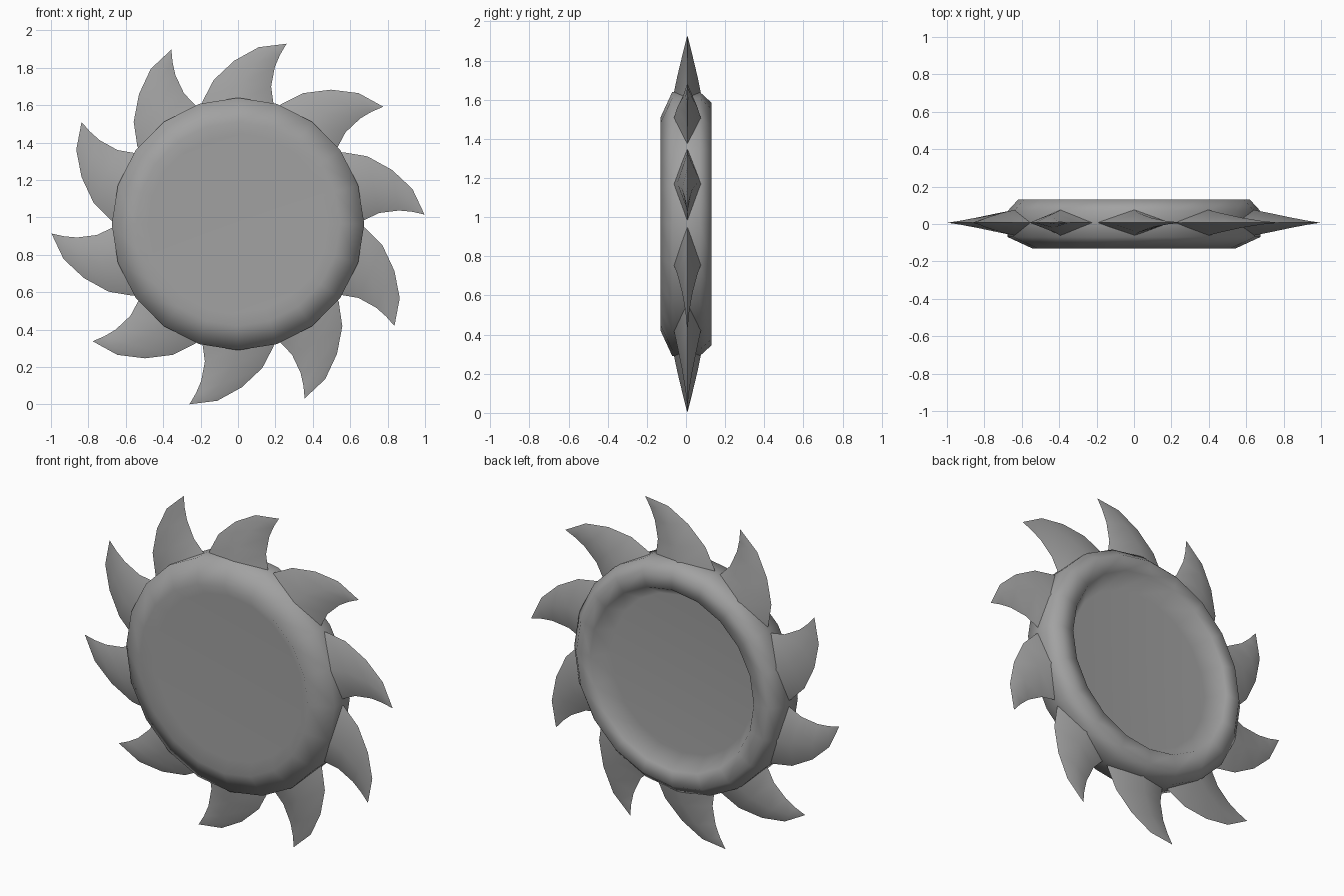
import bpy, bmesh
from math import sin, cos, pi, radians

if "Cube" in bpy.data.objects:
    bpy.data.objects.remove(bpy.data.objects["Cube"])

CZ = 0.965      # height of the wheel axis
SIDES = 20
BLADES = 10

# Dark grey metal
metal = bpy.data.materials.new("dark_metal")
metal.diffuse_color = (0.36, 0.36, 0.36, 1)
metal.use_nodes = True
metal.node_tree.nodes["Principled BSDF"].inputs["Base Color"].default_value = metal.diffuse_color


def make_object(name, bm, angle):
    bmesh.ops.recalc_face_normals(bm, faces=bm.faces)
    mesh = bpy.data.meshes.new(name)
    bm.to_mesh(mesh)
    bm.free()
    mesh.materials.append(metal)
    ob = bpy.data.objects.new(name, mesh)
    bpy.context.collection.objects.link(ob)
    ob.location.z = CZ
    bpy.ops.object.select_all(action='DESELECT')
    ob.select_set(True)
    bpy.context.view_layer.objects.active = ob
    bpy.ops.object.shade_smooth_by_angle(angle=radians(angle))
    # Large faces keep their flat look
    wn = ob.modifiers.new("weighted_normals", 'WEIGHTED_NORMAL')
    wn.keep_sharp = True
    return ob


# Hub: lathed (radius, y) profile, shallow dish in front, deeper dish behind
profile = [(0.48, -0.085), (0.545, -0.13), (0.675, -0.07), (0.675, 0.07),
           (0.62, 0.13), (0.53, 0.13), (0.46, 0.03)]
bm = bmesh.new()
rings = [[bm.verts.new((r * sin(2 * pi * i / SIDES), y, r * cos(2 * pi * i / SIDES)))
          for i in range(SIDES)] for r, y in profile]
for a, b in zip(rings, rings[1:]):
    for i in range(SIDES):
        j = (i + 1) % SIDES
        bm.faces.new((a[i], a[j], b[j], b[i]))
bm.faces.new(rings[0])
bm.faces.new(rings[-1])
make_object("hub_ring", bm, 75)

# Blade stations: convex edge (x, z), concave edge (x, z), half thickness
stations = [((-0.20, 0.60), (0.20, 0.60), 0.082),
            ((-0.19, 0.655), (0.188, 0.655), 0.072),
            ((-0.13, 0.77), (0.177, 0.735), 0.052),
            ((-0.02, 0.873), (0.197, 0.84), 0.027),
            ((0.11, 0.945), (0.225, 0.905), 0.010)]
TIP = (0.26, 0.964)
BLADE_Y = 0.007


def make_blade(name, angle):
    c, s = cos(angle), sin(angle)
    bm = bmesh.new()

    def vert(x, y, z):
        return bm.verts.new((x * c + z * s, y + BLADE_Y, z * c - x * s))

    loops = []
    for (lx, lz), (rx, rz), t in stations:
        mx, mz = (lx + rx) / 2, (lz + rz) / 2
        loops.append([vert(lx, 0, lz), vert(mx, -t, mz),
                      vert(rx, 0, rz), vert(mx, t, mz)])
    for a, b in zip(loops, loops[1:]):
        for i in range(4):
            j = (i + 1) % 4
            bm.faces.new((a[i], a[j], b[j], b[i]))
    tip = vert(TIP[0], 0, TIP[1])
    for i in range(4):
        bm.faces.new((loops[-1][i], loops[-1][(i + 1) % 4], tip))
    bm.faces.new(loops[0])
    make_object(name, bm, 60)


# Ten curved blades around the rim
for k in range(BLADES):
    make_blade(f"blade_{k + 1}", 2 * pi * k / BLADES)
